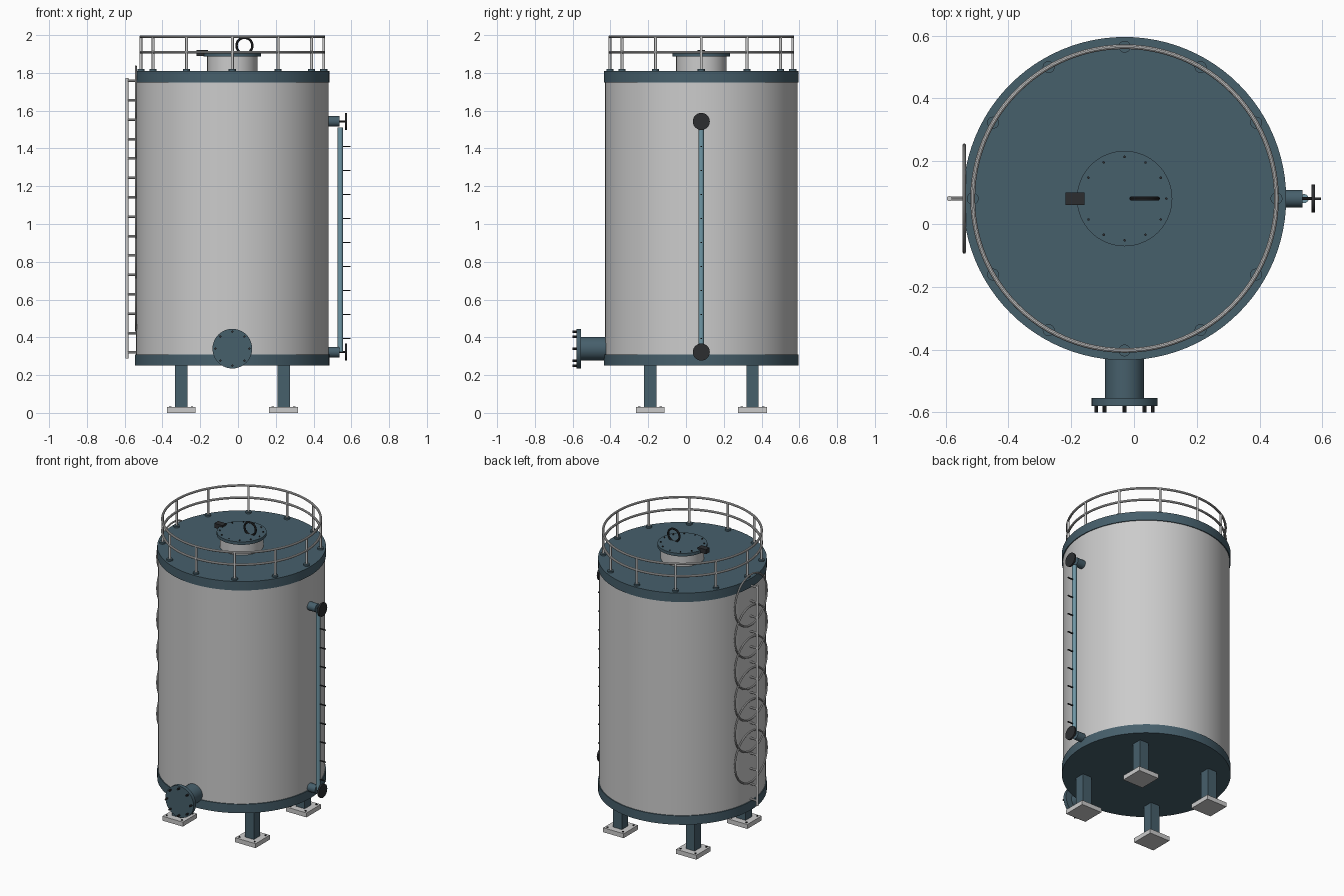
import bpy
from math import pi, sin, cos, radians
from mathutils import Vector

if "Cube" in bpy.data.objects:
    bpy.data.objects.remove(bpy.data.objects["Cube"])

CX, CY = -0.03, 0.081   # tank axis
R = 0.515               # band radius


def material(name, rgb):
    m = bpy.data.materials.new(name)
    m.diffuse_color = (*rgb, 1)
    m.use_nodes = True
    m.node_tree.nodes["Principled BSDF"].inputs["Base Color"].default_value = m.diffuse_color
    return m


BLUE = material("blue_paint", (0.062, 0.115, 0.148))
GLASS = material("gauge_blue", (0.16, 0.31, 0.38))
DARK = material("dark_metal", (0.025, 0.027, 0.03))


def finish(name, mat, smooth=True):
    ob = bpy.context.object
    ob.name = name
    if mat:
        ob.data.materials.append(mat)
    if smooth:
        bpy.ops.object.shade_smooth_by_angle(angle=radians(35))
    return ob


def rod(name, a, b, r, mat=None, sides=16):
    a, b = Vector(a), Vector(b)
    bpy.ops.mesh.primitive_cylinder_add(
        vertices=sides, radius=r, depth=(b - a).length, location=(a + b) / 2,
        rotation=(b - a).to_track_quat('Z', 'Y').to_euler())
    return finish(name, mat)


def box(name, lo, hi, mat=None):
    lo, hi = Vector(lo), Vector(hi)
    bpy.ops.mesh.primitive_cube_add(size=1, location=(lo + hi) / 2)
    bpy.context.object.scale = hi - lo
    return finish(name, mat, False)


def ring(name, loc, big, small, rot=(0, 0, 0), mat=None, seg=64):
    bpy.ops.mesh.primitive_torus_add(
        major_radius=big, minor_radius=small, major_segments=seg,
        minor_segments=10, location=loc, rotation=rot)
    return finish(name, mat)


def upright(name, z0, z1, r, mat=None, sides=96, x=CX, y=CY):
    return rod(name, (x, y, z0), (x, y, z1), r, mat, sides)


# Tank body with end bands
upright("tank_shell", 0.31, 1.75, 0.509)
upright("bottom_band", 0.25, 0.31, R, BLUE)
upright("top_band", 1.75, 1.81, R, BLUE)

# Legs with bolted feet
for sx in (-1, 1):
    for sy in (-1, 1):
        x, y = CX + sx * 0.271, CY + sy * 0.271
        box("leg", (x - 0.033, y - 0.033, 0.03), (x + 0.033, y + 0.033, 0.25), BLUE)
        box("foot_plate", (x - 0.076, y - 0.076, 0), (x + 0.076, y + 0.076, 0.03))
        for bx in (-0.057, 0.057):
            for by in (-0.057, 0.057):
                upright("foot_bolt", 0.028, 0.035, 0.006, DARK, 8, x + bx, y + by)

# Guard rail on the roof
for z in (1.91, 1.992):
    ring("guard_rail", (CX, CY, z), 0.484, 0.0075, seg=96)
for i in range(12):
    t = i * pi / 6
    x, y = CX + 0.484 * cos(t), CY + 0.484 * sin(t)
    upright("rail_post", 1.81, 1.992, 0.0075, None, 12, x, y)
    upright("post_base", 1.808, 1.82, 0.019, BLUE, 20, x, y)

# Manhole with lid, bolts, lifting ring and hinge
upright("manhole_neck", 1.81, 1.89, 0.133, None, 64)
upright("manhole_lid", 1.888, 1.908, 0.152, BLUE, 64)
for i in range(12):
    t = i * pi / 6
    upright("lid_bolt", 1.905, 1.914, 0.004, DARK, 8,
            CX + 0.133 * cos(t), CY + 0.133 * sin(t))
ring("lid_handle", (CX + 0.064, CY, 1.944), 0.042, 0.0065, (pi / 2, 0, 0), DARK, 32)
box("lid_hinge", (-0.219, CY - 0.02, 1.89), (-0.158, CY + 0.02, 1.92), DARK)

# Outlet pipe with bolted flange
OZ = 0.34
rod("outlet_pipe", (CX, -0.38, OZ), (CX, -0.56, OZ), 0.062, BLUE, 48)
rod("outlet_flange", (CX, -0.555, OZ), (CX, -0.58, OZ), 0.105, BLUE, 48)
for i in range(8):
    t = i * pi / 4
    x, z = CX + 0.09 * cos(t), OZ + 0.09 * sin(t)
    rod("flange_bolt", (x, -0.57, z), (x, -0.601, z), 0.006, DARK, 8)

# Level gauge with valves and scale marks
rod("gauge_tube", (0.542, CY, 0.322), (0.542, CY, 1.512), 0.0145, GLASS)
for z in (0.322, 1.543):
    rod("gauge_nozzle", (0.46, CY, z), (0.537, CY, z), 0.028, BLUE, 32)
    rod("valve_stem", (0.535, CY, z), (0.57, CY, z), 0.005, DARK, 8)
    rod("valve_wheel", (0.566, CY, z), (0.577, CY, z), 0.045, DARK, 32)
for i in range(9):
    z = 0.394 + i * 0.127
    box("gauge_mark", (0.553, CY - 0.004, z - 0.003), (0.596, CY + 0.004, z + 0.003), DARK)

# Ladder on the left with rungs and hoops
rod("ladder_rail", (-0.588, CY, 0.288), (-0.588, CY, 1.772), 0.0085)
for i in range(15):
    z = 0.32 + i * 0.1027
    rod("ladder_rung", (-0.588, CY, z), (-0.52, CY, z), 0.0065, None, 10)
for i in range(6):
    ring("ladder_hoop", (-0.541, CY, 0.606 + i * 0.2115), 0.17, 0.0055, (0, pi / 2, 0), seg=48)
